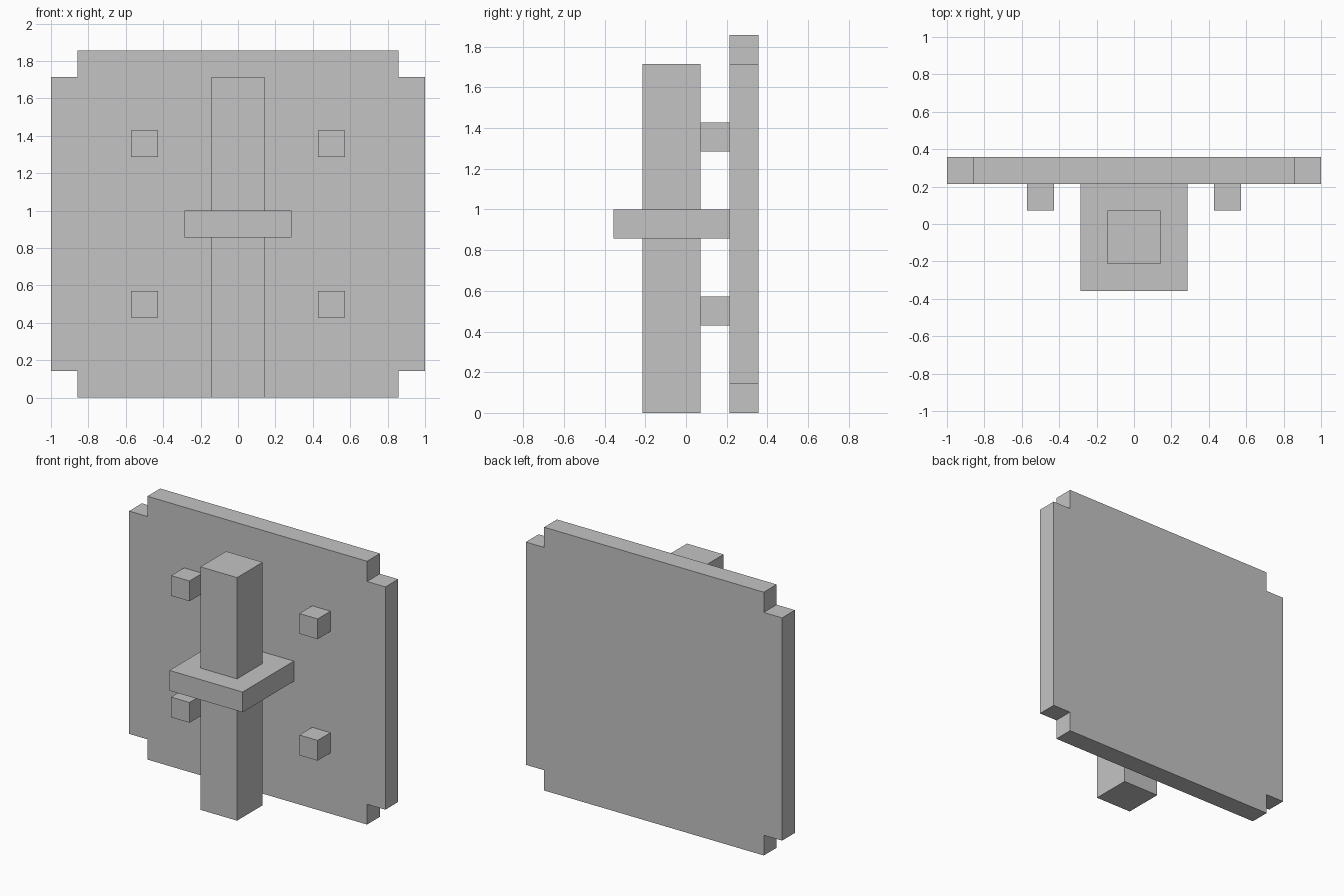
import bpy
import bmesh

U = 1 / 7  # module that every part is sized in

cube = bpy.data.objects.get("Cube")
if cube:
    bpy.data.objects.remove(cube, do_unlink=True)

grey = bpy.data.materials.new("light_grey")
grey.use_nodes = True
colour = (0.55, 0.55, 0.55, 1)
grey.diffuse_color = colour
grey.node_tree.nodes["Principled BSDF"].inputs["Base Color"].default_value = colour


def finish(name, bm):
    """Turn a bmesh into a grey object."""
    bmesh.ops.recalc_face_normals(bm, faces=bm.faces)
    mesh = bpy.data.meshes.new(name)
    bm.to_mesh(mesh)
    bm.free()
    mesh.materials.append(grey)
    bpy.context.collection.objects.link(bpy.data.objects.new(name, mesh))


def box(name, low, high):
    """Box between two corners given in modules."""
    bm = bmesh.new()
    bmesh.ops.create_cube(bm, size=1)
    for v in bm.verts:
        v.co = [U * (lo if c < 0 else hi) for c, lo, hi in zip(v.co, low, high)]
    finish(name, bm)


# Back board: one outline with square notches at the corners, extruded back
half_w, height, front, back = 7, 13, 1.5, 2.5
right_side = [(half_w - 1, 0), (half_w - 1, 1), (half_w, 1),
              (half_w, height - 1), (half_w - 1, height - 1), (half_w - 1, height)]
outline = right_side + [(-x, z) for x, z in reversed(right_side)]
bm = bmesh.new()
face = bm.faces.new([bm.verts.new((x * U, front * U, z * U)) for x, z in outline])
extruded = bmesh.ops.extrude_face_region(bm, geom=[face], use_keep_orig=True)
moved = [g for g in extruded["geom"] if isinstance(g, bmesh.types.BMVert)]
bmesh.ops.translate(bm, verts=moved, vec=(0, (back - front) * U, 0))
finish("back_board", bm)

# Upright post and the square collar that joins it to the board
box("post", (-1, -1.5, 0), (1, 0.5, 12))
box("collar", (-2, -2.5, 6), (2, front, 7))

# Four studs on the front of the board
for side, x in (("left", 3.5), ("right", -3.5)):
    for level, z in (("lower", 3.5), ("upper", 9.5)):
        box(f"{level}_{side}_stud", (x - 0.5, 0.5, z - 0.5), (x + 0.5, front, z + 0.5))
